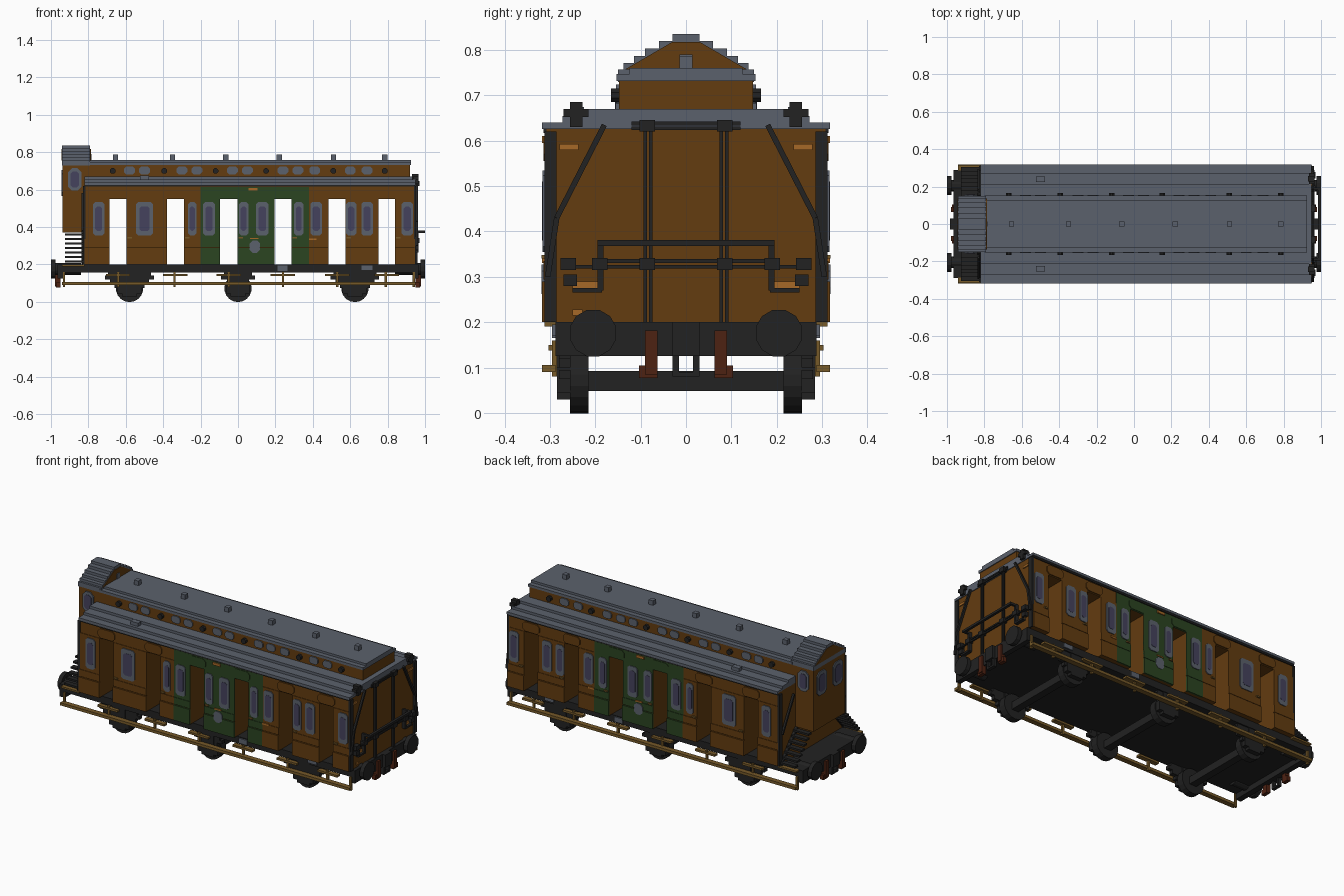
import bpy, bmesh, math
from mathutils import Vector

if "Cube" in bpy.data.objects:
    bpy.data.objects.remove(bpy.data.objects["Cube"])


def material(name, rgb):
    m = bpy.data.materials.new(name)
    m.use_nodes = True
    m.diffuse_color = (*rgb, 1)
    m.node_tree.nodes["Principled BSDF"].inputs["Base Color"].default_value = (*rgb, 1)
    return m


BROWN = material("wood brown", (0.125, 0.045, 0.005))
GREEN = material("dark green", (0.024, 0.058, 0.015))
GREY = material("slate grey", (0.105, 0.12, 0.15))
BLACK = material("black iron", (0.016, 0.016, 0.016))
GOLD = material("tan plank", (0.18, 0.10, 0.022))
GLASS = material("violet glass", (0.06, 0.055, 0.11))
RUST = material("rust red", (0.075, 0.016, 0.006))
ORANGE = material("orange", (0.38, 0.14, 0.02))


def finish(name, bm, mat, mirror=""):
    bmesh.ops.recalc_face_normals(bm, faces=bm.faces)
    me = bpy.data.meshes.new(name)
    bm.to_mesh(me)
    bm.free()
    me.materials.append(mat)
    ob = bpy.data.objects.new(name, me)
    bpy.context.collection.objects.link(ob)
    if mirror:
        mod = ob.modifiers.new("mirror", "MIRROR")
        mod.use_axis = ["x" in mirror, "y" in mirror, False]
        mod.use_mirror_merge = False
    return ob


def boxes(name, mat, items, mirror=""):
    """Each item is x0, x1, y0, y1, z0, z1."""
    bm = bmesh.new()
    for x0, x1, y0, y1, z0, z1 in items:
        vs = bmesh.ops.create_cube(bm, size=1)["verts"]
        for v in vs:
            v.co = ((x0 + x1) / 2 + v.co.x * (x1 - x0), (y0 + y1) / 2 + v.co.y * (y1 - y0),
                    (z0 + z1) / 2 + v.co.z * (z1 - z0))
    return finish(name, bm, mat, mirror)


def prisms(name, mat, items, axis, a0, a1, mirror=""):
    """Extrude outlines along one axis; the outline uses the other two axes."""
    bm = bmesh.new()
    for pts in items:
        place = lambda u, v, a: (a, u, v) if axis == "x" else (u, a, v)
        f = bm.faces.new([bm.verts.new(place(u, v, a0)) for u, v in pts])
        ext = bmesh.ops.extrude_face_region(bm, geom=[f])["geom"]
        shift = Vector(place(0, 0, a1 - a0))
        for v in ext:
            if isinstance(v, bmesh.types.BMVert):
                v.co += shift
    return finish(name, bm, mat, mirror)


def cut_rect(cx, cz, w, h, c):
    w, h = w / 2, h / 2
    return [(cx - w + c, cz - h), (cx + w - c, cz - h), (cx + w, cz - h + c), (cx + w, cz + h - c),
            (cx + w - c, cz + h), (cx - w + c, cz + h), (cx - w, cz + h - c), (cx - w, cz - h + c)]


def disc(cx, cz, r, n=16):
    return [(cx + r * math.cos((i + .5) * math.tau / n), cz + r * math.sin((i + .5) * math.tau / n))
            for i in range(n)]


def rods(name, mat, segs, w, mirror=""):
    bm = bmesh.new()
    for p, q in segs:
        p, q = Vector(p), Vector(q)
        vs = bmesh.ops.create_cube(bm, size=1)["verts"]
        rot = (q - p).to_track_quat("Z", "Y")
        for v in vs:
            v.co = (p + q) / 2 + rot @ Vector((v.co.x * w, v.co.y * w, v.co.z * (q - p).length))
    return finish(name, bm, mat, mirror)


# Coach body: blocks between the through doorways
DOORS = [(-.687, -.597), (-.38, -.29), (-.095, -.003), (.195, .285), (.485, .575), (.75, .84)]
xs = [-.82] + [v for d in DOORS for v in d] + [.945]
blocks = list(zip(xs[::2], xs[1::2]))
boxes("body_blocks", BROWN, [(a, b, -.308, .308, .2, .55) for a, b in blocks])
boxes("body_header", BROWN, [(-.82, .945, -.308, .308, .55, .63)])


def skins(lo, hi):
    return [(max(a, lo), min(b, hi)) for a, b in blocks if min(b, hi) - max(a, lo) > .01]


# Side panelling, with a thicker lower panel and a green middle section
for label, mat, spans in (("brown", BROWN, skins(-.82, -.2) + skins(.38, .945)),
                          ("green", GREEN, skins(-.2, .38))):
    boxes(label + "_lower_panels", mat, [(a, b, .306, .317, .2, .29) for a, b in spans], "y")
    boxes(label + "_waist_panels", mat, [(a, b, .306, .314, .294, .335) for a, b in spans], "y")
    boxes(label + "_upper_panels", mat, [(a, b, .306, .311, .335, .55) for a, b in spans], "y")
boxes("green_header", GREEN, [(-.2, .38, .306, .311, .55, .615)], "y")
prisms("door_arches", BROWN, [cut_rect((a + b) / 2, .583, b - a + .02, .055, .015)
                              for a, b in DOORS if not -.2 < a < .3], "y", .306, .314, "y")
prisms("green_door_arches", GREEN, [cut_rect((a + b) / 2, .583, b - a + .02, .055, .015)
                                    for a, b in DOORS if -.2 < a < .3], "y", .306, .314, "y")
boxes("eaves_line", BLACK, [(-.82, .945, .306, .314, .617, .626)], "y")
boxes("corner_posts", BLACK, [(-.83, -.815, .285, .312, .2, .62), (.94, .953, .285, .312, .2, .62)], "y")

# Side windows
WINDOWS = [(-.745, .06), (-.5, .09), (-.245, .045), (-.155, .062), (.03, .05), (.13, .065),
           (.325, .05), (.418, .062), (.605, .055), (.69, .062), (.905, .062)]
prisms("window_frames", GREY, [cut_rect(x, .445, w, .18, .012) for x, w in WINDOWS], "y", .308, .316, "y")
prisms("window_glass", GLASS, [cut_rect(x, .445, w * .62, .13, .01) for x, w in WINDOWS], "y", .308, .3175, "y")

# Crest, lamp and door handles
prisms("side_crest", GREY, [cut_rect(.09, .295, .055, .065, .015)], "y", .31, .3185, "y")
boxes("side_markers", ORANGE, [(.055, .105, .31, .317, .595, .61), (.38, .42, .31, .317, .33, .34),
                               (.065, .11, .31, .317, .335, .342)], "y")
boxes("door_handles", GOLD, [(b + .006, b + .03, .31, .319, .34, .348) for a, b in DOORS], "y")

# Stepped lower roof
boxes("lower_roof", GREY, [(-.82, .95, -.318, .318, .626, .64), (-.82, .95, -.272, .272, .64, .655),
                           (-.82, .95, -.215, .215, .655, .67)])
boxes("roof_hatches", GREY, [(-.525, -.475, .225, .255, .65, .675)], "y")
boxes("roof_end_posts", BLACK, [(.93, .965, .228, .256, .63, .685), (.935, .965, .215, .27, .652, .67)], "y")

# Clerestory
boxes("clerestory_wall", BROWN, [(-.8, .92, -.148, .148, .665, .735)])
boxes("clerestory_roof", GREY, [(-.8, .925, -.153, .153, .732, .747), (-.8, .925, -.125, .125, .747, .76)])
KNOBS = [-.67, -.395, -.12, .15, .51, .785]
panes = [-.58, -.5, -.3, -.22, -.03, .05, .24, .32, .41, .6, .69]
prisms("clerestory_windows", GREY, [cut_rect(x, .703, .058, .042, .012) for x in panes], "y", .147, .154, "y")
prisms("clerestory_lamps", BLACK, [disc(x, .7, .016, 8) for x in KNOBS], "y", .146, .165, "y")
boxes("roof_vents", GREY, [(x - .014, x + .014, -.014, .014, .758, .787)
                           for x in (-.655, -.35, -.065, .22, .51, .785)])

# Raised brake cab with stepped arch roof
boxes("cab_walls", BROWN, [(-.937, -.79, -.148, .148, .37, .745)])
STEPS = [(.15, .73, .757), (.138, .75, .772), (.115, .765, .787), (.09, .78, .803),
         (.06, .795, .82), (.03, .81, .835)]
boxes("cab_roof", GREY, [(-.94, -.79, -y, y, a, b) for y, a, b in STEPS])
prisms("cab_gables", BROWN, [[(-.135, .757), (.135, .757), (.03, .818), (-.03, .818)]], "x", -.943, -.786)
boxes("gable_vent", GREY, [(-.8, -.782, -.014, .014, .76, .79)])
prisms("cab_side_frames", GREY, [cut_rect(-.873, .655, .07, .12, .02)], "y", .147, .155, "y")
prisms("cab_side_glass", GLASS, [cut_rect(-.873, .655, .045, .085, .012)], "y", .147, .157, "y")
prisms("cab_end_frames", GREY, [cut_rect(.075, .635, .09, .14, .02)], "x", -.943, -.936, "y")
prisms("cab_end_glass", GLASS, [cut_rect(.075, .635, .06, .1, .015)], "x", -.945, -.936, "y")

# Stairs up to the cab, with sloping handrails
n = 7
boxes("cab_stairs", BLACK, [(-.925, -.825, .275 - i * .021, .305 - i * .021, .21 + i * .024, .221 + i * .024)
                            for i in range(n)], "y")
rods("stair_stringers", BLACK, [((-.83, .3, .2), (-.83, .15, .37))], .016, "y")
rods("stair_handrails", BLACK, [((-.832, .29, .38), (-.832, .18, .58))], .012, "y")
boxes("stair_foot_boards", GOLD, [(-.94, -.82, .285, .312, .19, .2)], "y")

# Underframe and headstocks
boxes("underframe", BLACK, [(-.96, .96, -.288, .288, .158, .2), (-.965, -.93, -.288, .288, .125, .2),
                            (.935, .965, -.288, .288, .125, .2)])
boxes("underframe_plates", GREY, [(.21, .265, .285, .295, .165, .195), (.66, .72, .285, .295, .17, .195)], "y")

# Buffers and couplings at both ends
prisms("buffer_heads", BLACK, [disc(.205, .176, .053, 12)], "x", .975, 1, "xy")
prisms("buffer_shafts", BLACK, [disc(.205, .176, .032, 12)], "x", .84, .98, "xy")
boxes("coupling_hooks", BLACK, [(.955, .985, -.03, .03, .125, .2), (.955, .975, .015, .03, .08, .13),
                                (.955, .975, -.03, -.015, .08, .13), (.955, .975, -.03, .03, .08, .09)], "x")
boxes("brake_hoses", RUST, [(.95, .978, .063, .09, .085, .182), (.95, .972, .063, .104, .077, .105)], "xy")

# Wheels, axles, axle boxes and stepped springs
AXLES = (-.58, 0, .625)
prisms("wheels", BLACK, [disc(x, .072, .073, 18) for x in AXLES], "y", .215, .256, "y")
boxes("axles", BLACK, [(x - .022, x + .022, -.22, .22, .048, .092) for x in AXLES])
boxes("axle_boxes", BLACK, [(x - a, x + a, .25, .284, z0, z1) for x in AXLES
                            for a, z0, z1 in ((.04, .03, .16), (.065, .045, .1))], "y")
boxes("springs", BLACK, [(x - a, x + a, .255, .28, z, z + .02) for x in AXLES if x
                         for a, z in ((.08, .075), (.105, .1), (.13, .12), (.115, .14))], "y")
boxes("middle_springs", BLACK, [(-a, a, .255, .28, z, z + .02) for a, z in ((.06, .1), (.09, .12), (.075, .14))], "y")

# Running boards and hangers
boxes("running_boards", GOLD, [(-.94, .95, .288, .318, .09, .106)], "y")
boxes("door_steps", GOLD, [((a + b) / 2 - .065, (a + b) / 2 + .065, .275, .303, .138, .15) for a, b in DOORS], "y")
boxes("board_hangers", GOLD, [(x - .006, x + .006, .284, .296, .08, .16)
                              for x in (-.93, -.64, -.34, -.05, .24, .53, .79, .94)], "y")

# Railings and fittings on the far end wall
X = .957
rods("end_uprights", BLACK, [((X, .078, .2), (X, .078, .645)), ((X, .09, .2), (X, .09, .645))], .008, "y")
rods("end_crossbars", BLACK, [((X, -.12, .628), (X, .12, .628)), ((X, -.12, .638), (X, .12, .638)),
                              ((X, -.27, .322), (X, .27, .322)), ((X, -.2, .335), (X, .2, .335))], .008)
rods("end_sloping_rails", BLACK, [((X, .18, .635), (X, .285, .43)), ((X, .285, .43), (X, .305, .3))], .012, "y")
boxes("end_guard_rail", BLACK, [(.985, 1, -.195, .195, .368, .381)])
boxes("end_guard_arms", BLACK, [(.945, 1, .182, .195, .368, .381), (.945, .965, .182, .195, .27, .38),
                                (.945, .965, .185, .25, .265, .275), (.945, .965, .24, .27, .28, .305)], "y")
boxes("rail_clamps", BLACK, [(.945, .97, y - .017, y + .017, z - .013, z + .013)
                             for y, z in ((.085, .633), (.085, .328), (.19, .328), (.26, .328))], "y")
boxes("end_labels", ORANGE, [(.943, .951, .237, .279, .58, .593), (.943, .951, .19, .25, .275, .29)], "y")
boxes("end_small_label", ORANGE, [(.943, .951, -.25, -.228, .215, .228)])
